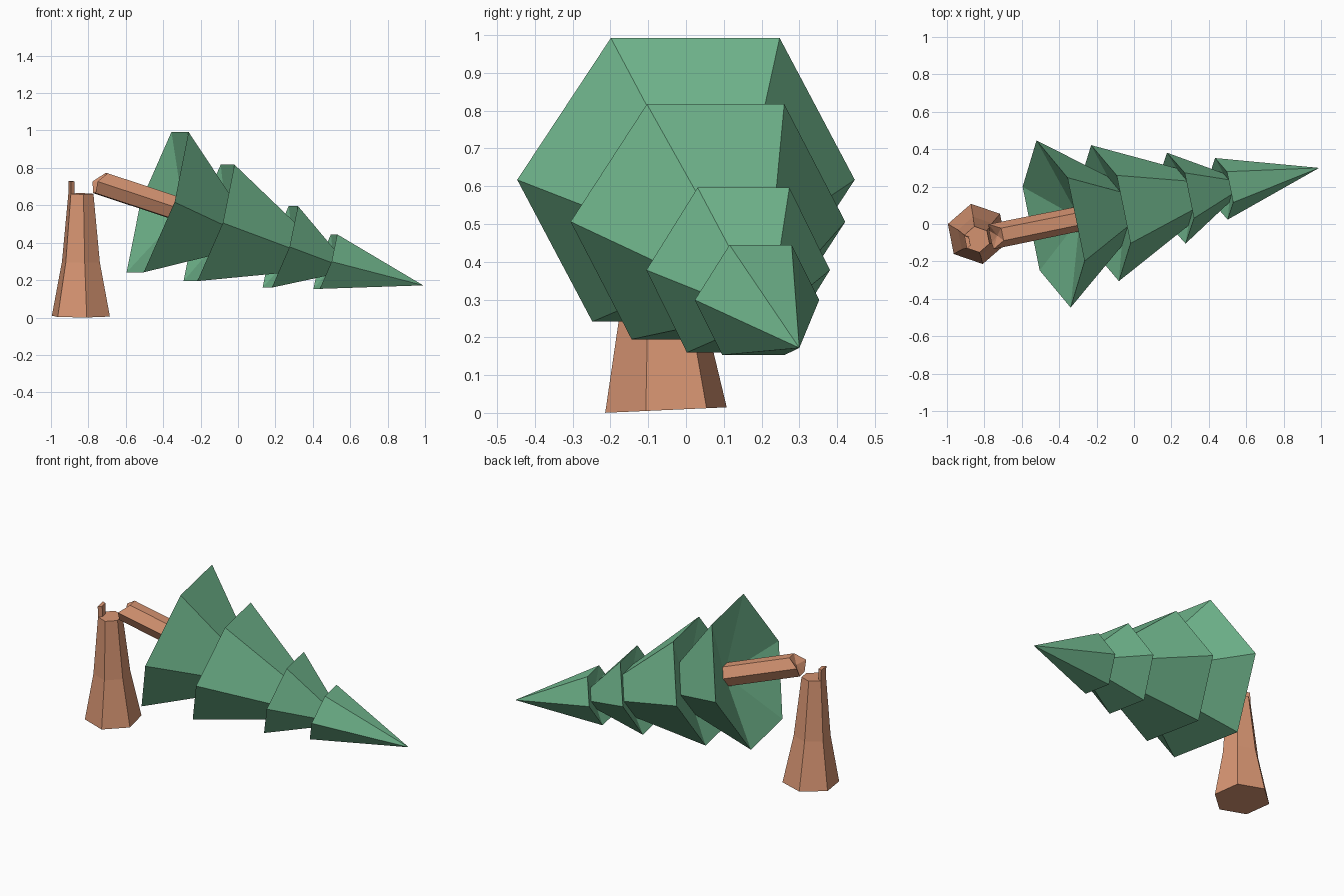
import bpy, bmesh, math
from mathutils import Vector, Matrix

if "Cube" in bpy.data.objects:
    bpy.data.objects.remove(bpy.data.objects["Cube"])


def material(name, color):
    m = bpy.data.materials.new(name)
    m.diffuse_color = (*color, 1)
    m.use_nodes = True
    m.node_tree.nodes["Principled BSDF"].inputs["Base Color"].default_value = m.diffuse_color
    return m


GREEN = material("leaf green", (0.165, 0.475, 0.27))
BROWN = material("bark brown", (0.68, 0.30, 0.17))

# Frame of the fallen tree: N along the trunk, U sideways, V upwards
N = Vector((0.932, 0.19, -0.31)).normalized()
U = Vector((-0.2, 0.98, 0.0))
U = (U - N * U.dot(N)).normalized()
V = N.cross(U)


def ring(center, ru, rv, shifts=(0,) * 6):
    """Six-sided ring across the tree axis, corners shifted along it."""
    c = Vector(center)
    return [c + U * ru * math.cos(k * math.pi / 3) + V * rv * math.sin(k * math.pi / 3) + N * shifts[k]
            for k in range(6)]


def loft(name, rings, mat, start=None, end=None):
    """Skin equal rings; each end is a fan to a point or a flat cap."""
    bm = bmesh.new()
    vs = [[bm.verts.new(p) for p in r] for r in rings]
    n = len(vs[0])
    for a, b in zip(vs, vs[1:]):
        for i in range(n):
            j = (i + 1) % n
            bm.faces.new((a[i], a[j], b[j], b[i]))
    for r, tip in ((vs[0], start), (vs[-1], end)):
        if tip is None:
            bm.faces.new(r)
        else:
            t = bm.verts.new(tip)
            for i in range(n):
                bm.faces.new((r[i], r[(i + 1) % n], t))
    bmesh.ops.recalc_face_normals(bm, faces=bm.faces)
    me = bpy.data.meshes.new(name)
    bm.to_mesh(me)
    bm.free()
    me.materials.append(mat)
    ob = bpy.data.objects.new(name, me)
    bpy.context.collection.objects.link(ob)
    return ob


# Foliage: four tiers with hollow undersides, in one skin
# (centre, sideways radius, upward radius, neck radius, neck depth past the next tier)
tiers = [
    ((-0.43, 0.0, 0.617), 0.456, 0.456, 0.19, 0.055),
    ((-0.155, 0.058, 0.506), 0.371, 0.378, 0.157, 0.035),
    ((0.226, 0.138, 0.378), 0.248, 0.265, 0.08, 0.028),
    ((0.467, 0.188, 0.299), 0.168, 0.177, None, None),
]
rings = []
for i, (c, ru, rv, neck, depth) in enumerate(tiers):
    rings.append(ring(c, ru, rv))
    if neck:
        rings.append(ring(Vector(tiers[i + 1][0]) + N * depth, neck, neck))
loft("foliage", rings, GREEN,
     start=Vector(tiers[0][0]) + N * 0.15, end=(0.99, 0.30, 0.172))

# Fallen trunk with a jagged broken end
broken = Vector((-0.75, -0.065, 0.723))
loft("fallen_trunk",
     [ring(broken, 0.068, 0.07, (-0.015, 0.03, 0.03, -0.015, 0, 0)),
      ring(Vector(tiers[0][0]) + N * 0.15, 0.066, 0.07)],
     BROWN, start=broken + N * 0.02)

# Stump: flared six-sided, leaning slightly to the front
lean = Matrix.Translation((-0.84, -0.053, 0.0075)) @ Matrix.Rotation(0.045, 4, 'X')


def stump_point(k, r, z):
    a = math.radians(41 + 60 * k)
    return lean @ Vector((r * math.cos(a), r * math.sin(a), z))


loft("stump", [[stump_point(k, r, z) for k in range(6)]
               for r, z in ((0.164, 0.0), (0.107, 0.29), (0.071, 0.655))], BROWN)

# Splinter left standing on the stump's left rim
loft("stump_splinter",
     [[stump_point(k, r, z) for k, r, z in
       ((2, 0.071, z0), (3, 0.071, z0), (3, 0.045, z0), (2, 0.045, z0))]
      for z0 in (0.655, 0.722)], BROWN)
